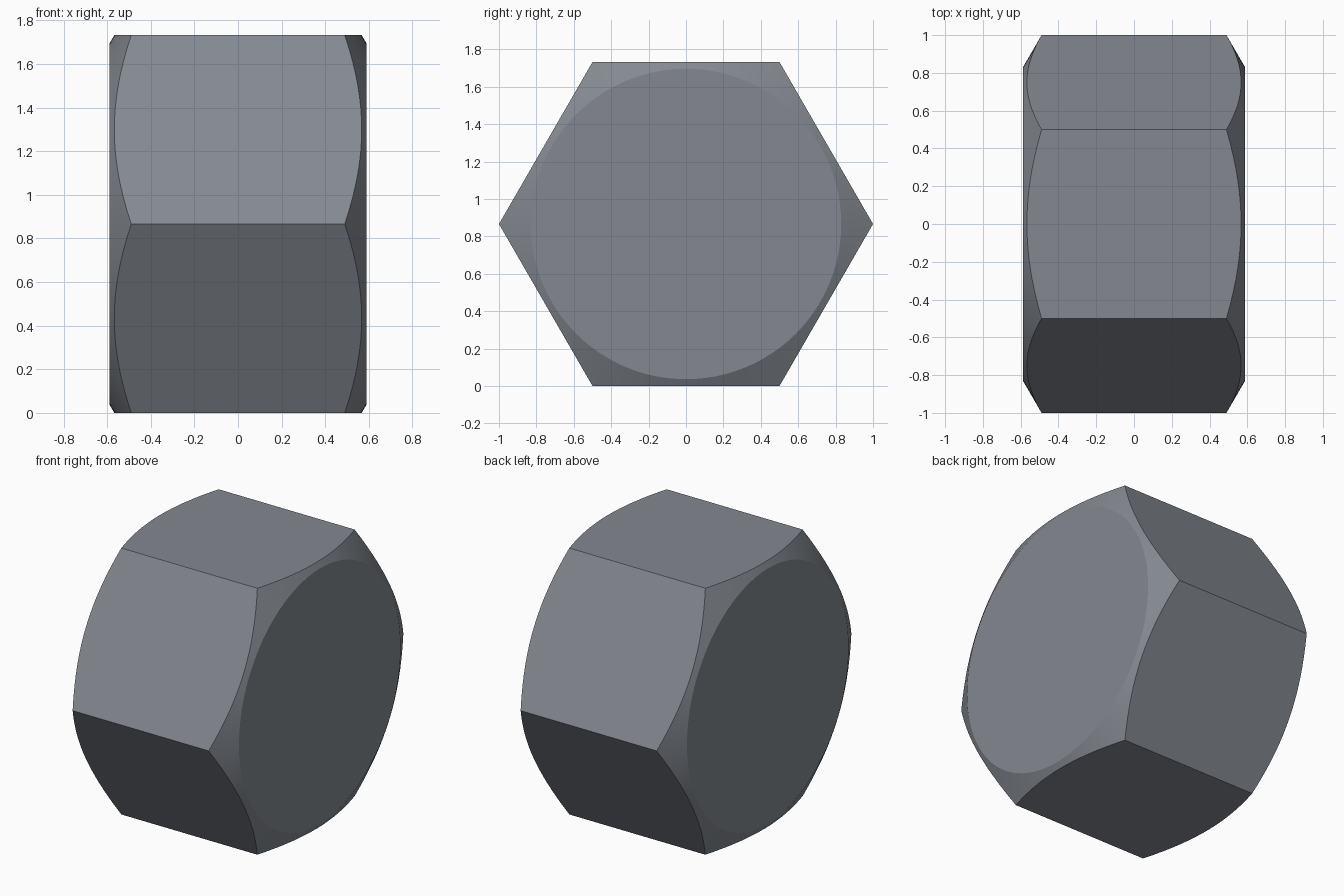
import bpy, bmesh
from math import cos, sin, pi, radians, sqrt

if "Cube" in bpy.data.objects:
    bpy.data.objects.remove(bpy.data.objects["Cube"])

HALF_WIDTH = 0.588     # half thickness along x
CAP_RADIUS = 0.83      # round flat face
APOTHEM = sqrt(3) / 2  # hexagon with corner radius 1
SLOPE = 0.58           # chamfer drop per unit of radius
STEPS = 16             # segments per hexagon side
N = 6 * STEPS


def hex_radius(a):
    return APOTHEM / cos(a % (pi / 3) - pi / 6)


bm = bmesh.new()


def ring(side, radius_at):
    verts = []
    for i in range(N):
        a = 2 * pi * i / N
        r = radius_at(a)
        x = HALF_WIDTH - (r - CAP_RADIUS) * SLOPE
        verts.append(bm.verts.new((side * x, r * cos(a), APOTHEM + r * sin(a))))
    return verts


# round end faces with conical chamfers running out to the hexagon
rims = []
for side in (-1, 1):
    cap = ring(side, lambda a: CAP_RADIUS)
    rim = ring(side, hex_radius)
    bm.faces.new(cap)
    for i in range(N):
        j = (i + 1) % N
        bm.faces.new((cap[i], cap[j], rim[j], rim[i]))
    rims.append(rim)

# six flat sides, each bounded by the two curved chamfer edges
for s in range(6):
    ids = [(s * STEPS + k) % N for k in range(STEPS + 1)]
    bm.faces.new([rims[0][i] for i in ids] + [rims[1][i] for i in reversed(ids)])

bmesh.ops.recalc_face_normals(bm, faces=bm.faces)
mesh = bpy.data.meshes.new("hex_head")
bm.to_mesh(mesh)
bm.free()

# dark steel grey
steel = bpy.data.materials.new("dark_steel")
steel.diffuse_color = (0.23, 0.25, 0.28, 1)
steel.use_nodes = True
steel.node_tree.nodes["Principled BSDF"].inputs["Base Color"].default_value = steel.diffuse_color
mesh.materials.append(steel)

obj = bpy.data.objects.new("hex_head", mesh)
bpy.context.collection.objects.link(obj)
bpy.context.view_layer.objects.active = obj
obj.select_set(True)
bpy.ops.object.shade_smooth_by_angle(angle=radians(20))
